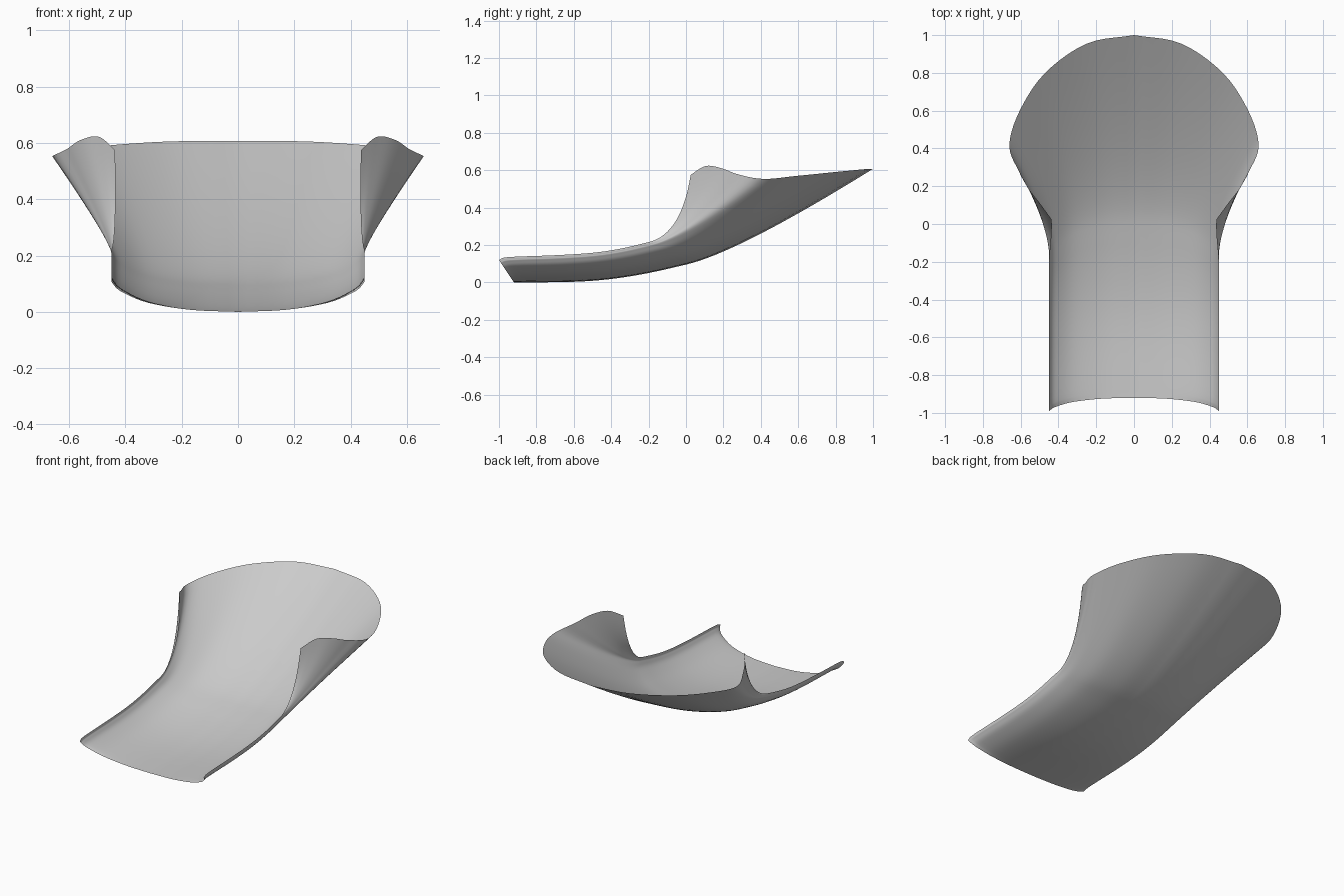
import bpy, bmesh
from mathutils import Vector

if "Cube" in bpy.data.objects:
    bpy.data.objects.remove(bpy.data.objects["Cube"])


def spline(pts, sub):
    """Catmull-Rom through points of any dimension."""
    pts = [Vector(p) for p in pts]
    ext = [2 * pts[0] - pts[1]] + pts + [2 * pts[-1] - pts[-2]]
    out = []
    for i in range(len(pts) - 1):
        a, b, c, d = ext[i:i + 4]
        for k in range(sub):
            t = k / sub
            out.append(0.5 * (2 * b + (c - a) * t + (2 * a - 5 * b + 4 * c - d) * t * t
                              + (3 * b - a - 3 * c + d) * t ** 3))
    return out + [pts[-1]]


# half cross-section of the channel: x, height fraction (centre to rim)
section = spline([(0, 0), (.17, .06), (.32, .27), (.415, .6), (.445, .84),
                  (.449, .92), (.45, .96), (.45, .98), (.45, 1)], 5)

# channel stations: centre y, centre z, rim y, rim z
stations = spline([(-.92, 0, -1, .12), (-.86, 0, -.95, .135), (-.6, .003, -.7, .145),
                   (-.4, .018, -.5, .158), (-.2, .05, -.35, .18), (0, .095, -.2, .215)], 4)

# flared mouth edge, from the back tip round to the notch in the rim
mouth = spline([(0, 1, .607), (.25, .955, .605), (.47, .8, .59), (.605, .6, .57),
                (.66, .415, .553), (.61, .28, .577), (.56, .19, .61),
                (.495, .105, .622), (.437, .025, .575)], 5)


def row(st, pull=0):
    cy, cz, ry, rz = st
    return [Vector((x - pull * max(0, (h - .9) / .1), cy + (ry - cy) * h, cz + (rz - cz) * h))
            for x, h in section]


rows = [row(s) for s in stations]
# flare: curve each column from the channel's end out to the mouth edge
start, bend = rows[-1], row((.28, .16, -.025, .256), .02)
N = 16
for i in range(1, N + 1):
    t = i / N
    rows.append([a * (1 - t) ** 2 + b * 2 * t * (1 - t) + c * t * t
                 for a, b, c in zip(start, bend, mouth)])

bm = bmesh.new()
grid = [[bm.verts.new(p) for p in r] for r in rows]
for r0, r1 in zip(grid, grid[1:]):
    for j in range(len(r0) - 1):
        bm.faces.new((r0[j], r0[j + 1], r1[j + 1], r1[j]))
for f in bm.faces:
    f.smooth = True
me = bpy.data.meshes.new("flared_channel")
bm.to_mesh(me)
bm.free()
ob = bpy.data.objects.new("flared_channel", me)
bpy.context.collection.objects.link(ob)

# mirrored left half
m = ob.modifiers.new("mirror", 'MIRROR')
m.use_clip = True
m.merge_threshold = 0.0005
